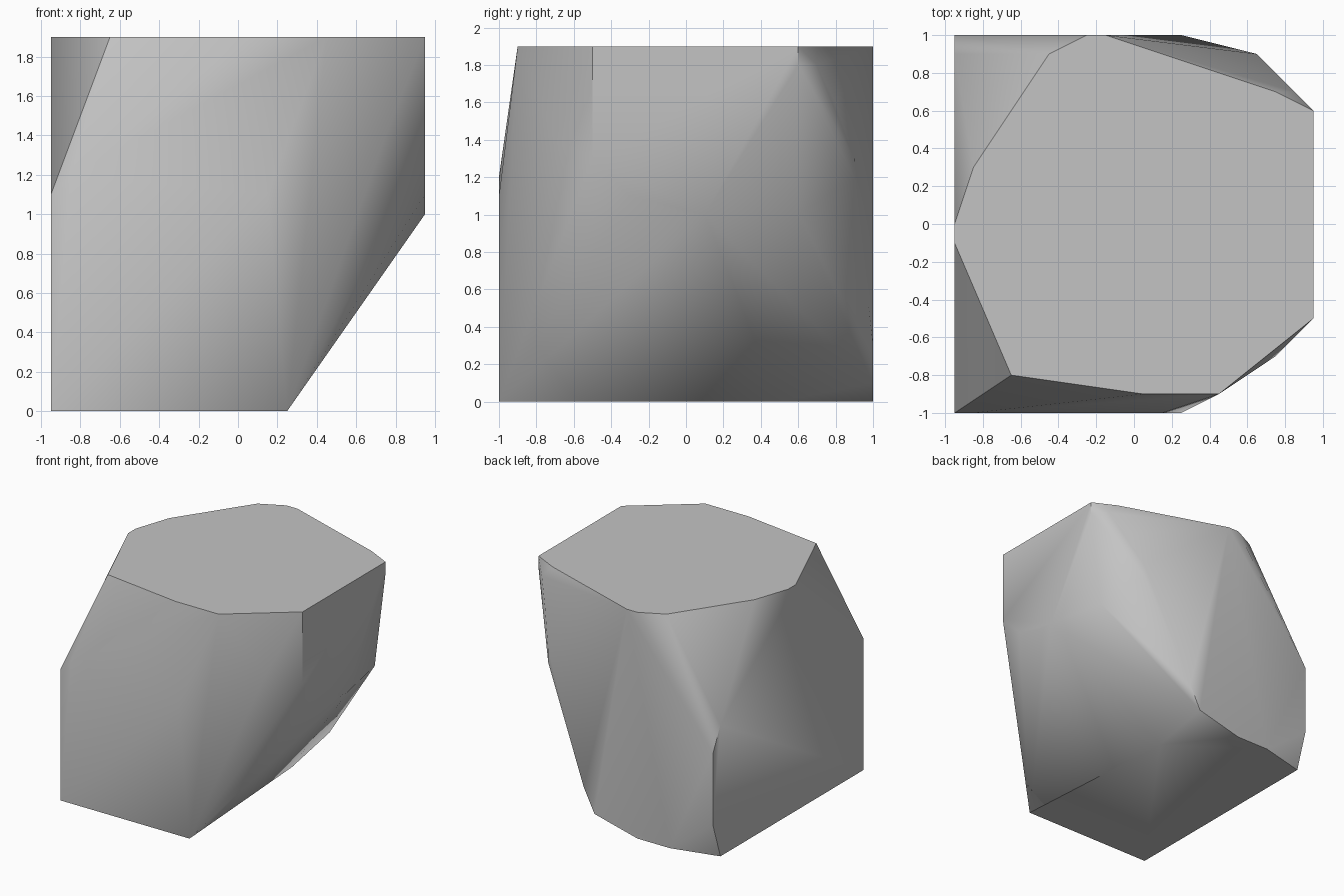
import bpy
import bmesh
import math

default_cube = bpy.data.objects.get("Cube")
if default_cube:
    bpy.data.objects.remove(default_cube, do_unlink=True)

# Extents of the block the boulder is cut from
LEFT, RIGHT = -0.95, 0.95
FRONT, BACK = -1, 1
TOP, BOTTOM = 1.9, 0


def on_plane(axis, value, outline):
    """Place a flat outline on the plane where the given axis has one value."""
    points = []
    for pair in outline:
        point = list(pair)
        point.insert("xyz".index(axis), value)
        points.append(point)
    return points


def stone_material(name, grey):
    material = bpy.data.materials.new(name)
    material.use_nodes = True
    colour = (grey, grey, grey, 1)
    material.diffuse_color = colour
    shader = next(n for n in material.node_tree.nodes if n.type == "BSDF_PRINCIPLED")
    shader.inputs["Base Color"].default_value = colour
    return material


def hull_object(name, points, material):
    """Wrap the points in a closed convex stone and smooth its soft edges."""
    mesh = bpy.data.meshes.new(name)
    bm = bmesh.new()
    for point in points:
        bm.verts.new(point)
    result = bmesh.ops.convex_hull(bm, input=bm.verts[:], use_existing_faces=False)
    spare = [v for v in bm.verts if not v.link_faces]
    bmesh.ops.delete(bm, geom=spare, context="VERTS")
    bmesh.ops.dissolve_limit(bm, angle_limit=math.radians(0.2),
                             verts=bm.verts[:], edges=bm.edges[:])
    bmesh.ops.recalc_face_normals(bm, faces=bm.faces[:])
    bm.to_mesh(mesh)
    bm.free()
    mesh.materials.append(material)
    obj = bpy.data.objects.new(name, mesh)
    bpy.context.collection.objects.link(obj)
    bpy.ops.object.select_all(action="DESELECT")
    obj.select_set(True)
    bpy.context.view_layer.objects.active = obj
    bpy.ops.object.shade_smooth_by_angle(angle=math.radians(40))
    return obj


# Flat cap, as x and y
cap = on_plane("z", TOP, [
    (RIGHT, -0.5), (RIGHT, 0.6), (0.75, 0.7), (-0.15, BACK), (-0.25, BACK),
    (-0.45, 0.9), (-0.85, 0.3), (LEFT, 0), (LEFT, -0.1),
    (-0.65, -0.8), (0.05, -0.9), (0.45, -0.9)])

# Flat underside, as x and y
base = on_plane("z", BOTTOM, [
    (LEFT, FRONT), (0.25, FRONT), (0.15, 0.5),
    (-0.25, BACK), (-0.55, BACK), (LEFT, 0.9)])

# Side walls, as y and z
near_wall = on_plane("x", RIGHT, [
    (-0.5, 1.3), (-0.3, 1.1), (0, 1), (0.1, 1), (0.6, 1.8)])
far_wall = on_plane("x", LEFT, [
    (FRONT, 1.1), (0.9, 1.1), (BACK, 0.9), (BACK, 0.3)])

# Front and back walls, as x and z
front_wall = on_plane("y", FRONT, [(-0.85, 1.2), (0.15, 1.1)])
back_wall = on_plane("y", BACK, [(0.15, 0.1), (0.25, 0.3)])

# Worn corners between the walls
front_corner = [(0.75, -0.7, 1.4)]
back_corner = [(0.85, 0.7, 1.8), (0.75, 0.8, 1.6), (0.65, 0.9, 1.3),
               (0.65, 0.9, 1.2), (0.85, 0.6, 1)]

hull_object("boulder",
            cap + base + near_wall + far_wall + front_wall + back_wall
            + front_corner + back_corner,
            stone_material("stone grey", 0.55))
